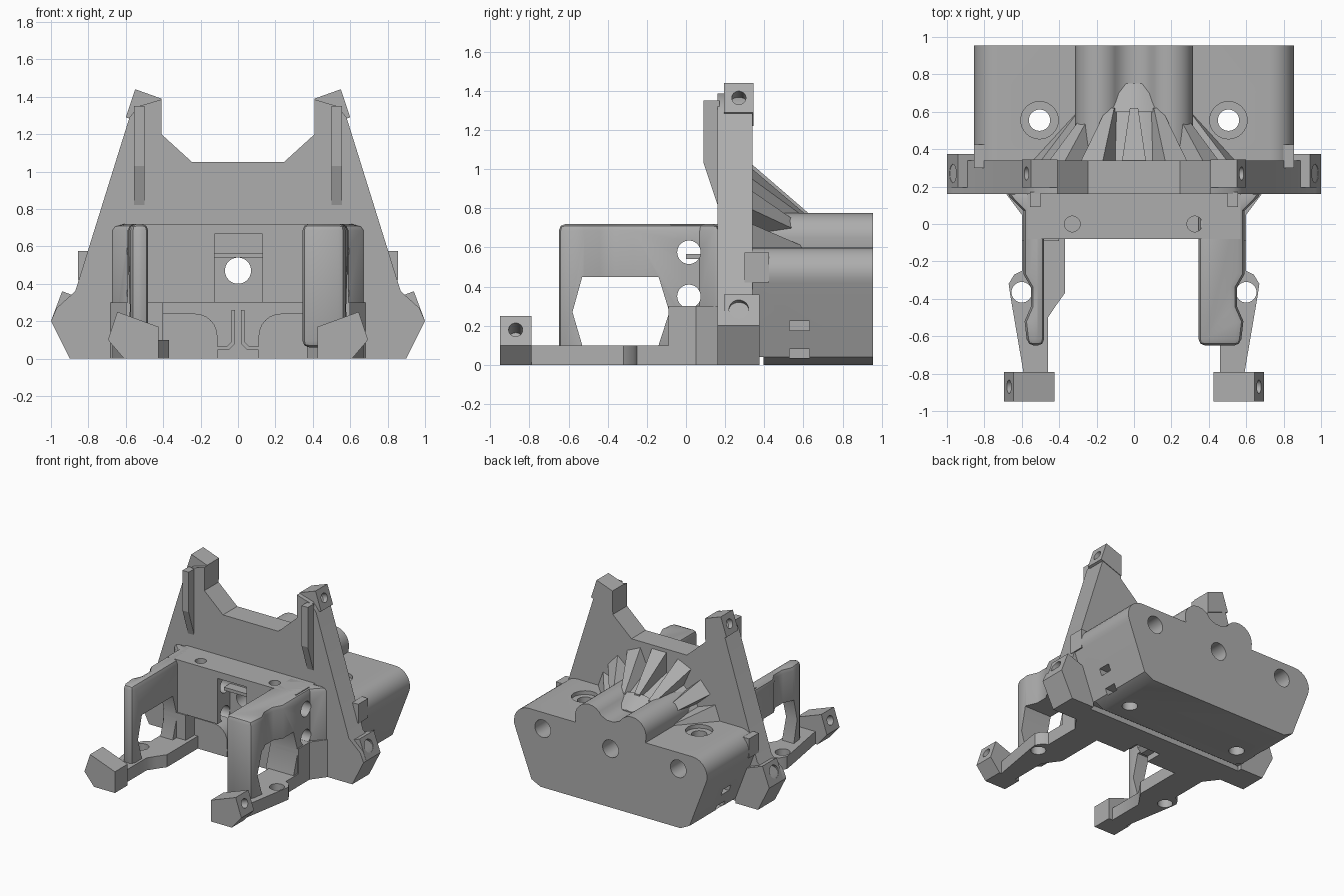
import bpy, bmesh, math
from mathutils import Vector, Matrix

cube = bpy.data.objects.get("Cube")
if cube:
    bpy.data.objects.remove(cube)

grey = bpy.data.materials.new("plain_grey")
grey.use_nodes = True
grey.diffuse_color = (0.42, 0.42, 0.42, 1)
grey.node_tree.nodes["Principled BSDF"].inputs["Base Color"].default_value = (0.42, 0.42, 0.42, 1)


def finish(name, bm):
    bmesh.ops.recalc_face_normals(bm, faces=bm.faces)
    mesh = bpy.data.meshes.new(name)
    bm.to_mesh(mesh)
    bm.free()
    mesh.materials.append(grey)
    ob = bpy.data.objects.new(name, mesh)
    bpy.context.collection.objects.link(ob)
    return ob


def prism(name, pts, axis, a, b):
    """Extrude a 2D outline along an axis from a to b."""
    place = {"x": lambda p, t: (t, p[0], p[1]),
             "y": lambda p, t: (p[0], t, p[1]),
             "z": lambda p, t: (p[0], p[1], t)}[axis]
    bm = bmesh.new()
    face = bm.faces.new([bm.verts.new(place(p, a)) for p in pts])
    out = bmesh.ops.extrude_face_region(bm, geom=[face])
    shift = Vector(place((0, 0), b - a))
    bmesh.ops.translate(bm, vec=shift, verts=[v for v in out["geom"] if isinstance(v, bmesh.types.BMVert)])
    return finish(name, bm)


def box(name, x0, x1, y0, y1, z0, z1):
    return prism(name, [(x0, y0), (x1, y0), (x1, y1), (x0, y1)], "z", z0, z1)


def rod(name, centre, direction, r, length, r2=None):
    bm = bmesh.new()
    turn = Vector(direction).to_track_quat("Z", "Y").to_matrix().to_4x4()
    bmesh.ops.create_cone(bm, cap_ends=True, segments=32, radius1=r,
                          radius2=r if r2 is None else r2, depth=length,
                          matrix=Matrix.Translation(centre) @ turn)
    return finish(name, bm)


def bake(ob, cutters=(), bevel=0):
    """Bevel, subtract the cutters, apply, and discard the cutters."""
    if bevel:
        mod = ob.modifiers.new("bevel", "BEVEL")
        mod.width, mod.segments, mod.limit_method = bevel, 2, "ANGLE"
        mod.angle_limit = math.radians(50)
    for c in cutters:
        c.hide_render = True
        mod = ob.modifiers.new("cut", "BOOLEAN")
        mod.operation, mod.solver, mod.object = "DIFFERENCE", "EXACT", c
    bpy.context.view_layer.update()
    dg = bpy.context.evaluated_depsgraph_get()
    mesh = bpy.data.meshes.new_from_object(ob.evaluated_get(dg))
    ob.modifiers.clear()
    ob.data = mesh
    for c in cutters:
        bpy.data.objects.remove(c)
    bpy.ops.object.select_all(action="DESELECT")
    ob.select_set(True)
    bpy.context.view_layer.objects.active = ob
    bpy.ops.object.shade_smooth_by_angle(angle=math.radians(35))


def arc(cx, cz, r, a0, a1, n):
    return [(cx + r * math.cos(math.radians(a0 + (a1 - a0) * i / n)),
             cz + r * math.sin(math.radians(a0 + (a1 - a0) * i / n))) for i in range(n + 1)]


def flip(pts, s):
    return [(s * x, t) for x, t in pts]


def both(pts):
    """Close a right-hand outline with its mirror image."""
    return pts + [(-x, t) for x, t in reversed(pts)]


def bore(y=0.4, r=0.07, length=3):
    return rod("bore_cutter", (0, y, 0.47), (0, 1, 0), r, length)


# Upright plate
plate = prism("upright_plate", both([(0.9, 0), (1, 0.2), (0.97, 0.27), (0.87, 0.36), (0.58, 1.29),
              (0.53, 1.35), (0.41, 1.385), (0.41, 1.2), (0.245, 1.05)]), "y", 0.16, 0.34)
bake(plate, [bore()])

# Rear housing with rounded sides and twin ridges
side = [(0.62, 0), (0.7, 0.04)] + arc(0.725, 0.47, 0.13, -25, 90, 8) + [(0.31, 0.6)]
side += arc(0.19, 0.65, 0.125, 0, 150, 10)
housing = prism("rear_housing", both(side + [(0.03, 0.69)]), "y", 0.34, 0.955)
cuts = [bore(), box("gap_cutter", -1, 1, 0.341, 0.395, -0.1, 0.04)]
for s in (-1, 1):
    cuts += [rod("back_hole_cutter", (s * 0.6, 0.9, 0.47), (0, 1, 0), 0.07, 0.6),
             rod("screw_cutter", (s * 0.505, 0.555, 0.3), (0, 0, 1), 0.057, 2),
             rod("counterbore_cutter", (s * 0.505, 0.555, 0.6), (0, 0, 1), 0.1, 0.06)]
    for z0, z1, x in ((0.175, 0.225, 0.7), (0.035, 0.08, 0.64)):
        lo, hi = sorted((s * x, s * 0.95))
        cuts.append(box("slot_cutter", lo, hi, 0.53, 0.63, z0, z1))
bake(housing, cuts)

# Cone between plate and housing
for name, y0, y1, r0, r1 in (("gusset_cone", 0.33, 0.62, 0.4, 0.28),
                             ("cone_nose", 0.6, 0.75, 0.31, 0.23)):
    cone = rod(name, (0, (y0 + y1) / 2, 0.47), (0, 1, 0), r0, y1 - y0, r1)
    bake(cone, [bore()])

# Fan of tapered ribs
for angle in (-70, -48, -24, 0, 24, 48, 70):
    bm = bmesh.new()
    ring = [[bm.verts.new((s * w, y, z)) for y, z, w in
             ((0.33, 0.25, 0.065), (0.33, 0.56, 0.065), (0.62, 0.31, 0.022), (0.62, 0.25, 0.022))]
            for s in (-1, 1)]
    for r in ring:
        bm.faces.new(r)
    for i in range(4):
        j = (i + 1) % 4
        bm.faces.new((ring[0][i], ring[0][j], ring[1][j], ring[1][i]))
    turn = Matrix.Translation((0, 0, 0.47)) @ Matrix.Rotation(math.radians(angle), 4, "Y")
    bmesh.ops.transform(bm, matrix=turn, verts=bm.verts)
    finish("fan_rib", bm)


def side_holes():
    return [rod("side_hole_cutter", (0, 0.015, z), (1, 0, 0), 0.06, 3) for z in (0.35, 0.575)]


# Front cross block with a pocket
block = box("cross_block", -0.57, 0.57, -0.08, 0.17, 0.3, 0.72)
cuts = [bore(), box("pocket_cutter", -0.125, 0.13, -0.2, 0.08, 0.27, 0.665)]
cuts += [rod("dimple_cutter", (x, 0, 0.72), (0, 0, 1), 0.042, 0.1) for x in (-0.33, 0.325)]
bake(block, cuts + side_holes())
box("pocket_ledge", -0.125, 0.13, 0, 0.09, 0.54, 0.565)

window = [(-0.58, 0.27), (-0.53, 0.45), (-0.14, 0.45), (-0.085, 0.27), (-0.14, 0.1),
          (-0.14, 0.05), (-0.53, 0.05), (-0.53, 0.1)]
for s, label, inner in ((1, "left", 0.345), (-1, "right", 0.48)):
    # Frame arm with a side window
    arm = prism(label + "_arm", flip([(inner, 0.17), (0.69, 0.17), (0.59, 0.07), (0.59, -0.27),
                (0.55, -0.34), (0.55, -0.44), (0.585, -0.52), (0.57, -0.65), (inner, -0.65)], s),
                "z", 0.06, 0.72)
    bake(arm, [prism("window_cutter", window, "x", -1.5, 1.5)] + side_holes(), 0.035)

    # Flared foot of the arm at the plate
    prism(label + "_flare", flip([(0.4, 0.17), (0.69, 0.17), (0.6, 0.05), (0.6, -0.09),
          (0.4, -0.09)], s), "z", 0, 0.3)

    # Base rail with a screw hole
    rail = prism(label + "_rail", flip([(0.37, 0.17), (0.69, 0.17), (0.6, 0.06), (0.6, -0.25),
                 (0.64, -0.27), (0.67, -0.32), (0.66, -0.39), (0.59, -0.8), (0.46, -0.8),
                 (0.46, -0.5), (0.42, -0.44), (0.37, -0.37)], s), "z", 0, 0.1)
    bake(rail, [rod("rail_hole_cutter", (s * 0.6, -0.365, 0), (0, 0, 1), 0.055, 1)])

    # Sloped foot, plate corner lug and top lug, each drilled along its tilt
    lugs = (("_foot", [(0.645, 0.25), (0.425, 0.17), (0.425, 0), (0.61, 0), (0.695, 0.1)],
             -0.95, -0.79, (0.67, -0.87, 0.18), 0.036),
            ("_corner_lug", [(0.94, 0.36), (0.7, 0.27), (0.7, 0), (0.9, 0), (1, 0.2)],
             0.195, 0.375, (0.97, 0.27, 0.285), 0.05),
            ("_top_lug", [(0.55, 1.44), (0.41, 1.39), (0.41, 1.22), (0.6, 1.29)],
             0.195, 0.345, (0.578, 0.27, 1.365), 0.036))
    for part, pts, y0, y1, c, r in lugs:
        lug = prism(label + part, flip(pts, s), "y", y0, y1)
        hole = rod("lug_cutter", (s * c[0], c[1], c[2]), (s * 0.94, 0, 0.33), r, 0.3)
        bake(lug, [hole])

    # Fin on the front of the plate
    lo, hi = sorted((s * 0.5, s * 0.555))
    prism(label + "_fin", [(0.17, 1.35), (0.09, 1.35), (0.09, 1.03), (0.16, 0.82), (0.17, 0.82)],
          "x", lo, hi)

    # Tab joining plate and housing side
    lo, hi = sorted((s * 0.8, s * 0.855))
    box(label + "_tab", lo, hi, 0.3, 0.425, 0.42, 0.575)

    # Rounded boss and centre clip under the cross block
    boss = prism(label + "_boss", flip([(0.11, 0), (0.42, 0), (0.42, 0.24)]
                 + arc(0.23, 0.12, 0.12, 90, 180, 6), s), "y", 0.02, 0.17)
    bake(boss)
    prism(label + "_clip", flip([(0.015, 0.26), (0.035, 0.26), (0.035, 0.09), (0.06, 0.065),
          (0.11, 0.065), (0.11, 0.045), (0.05, 0.045), (0.015, 0.08)], s), "y", 0.02, 0.17)
